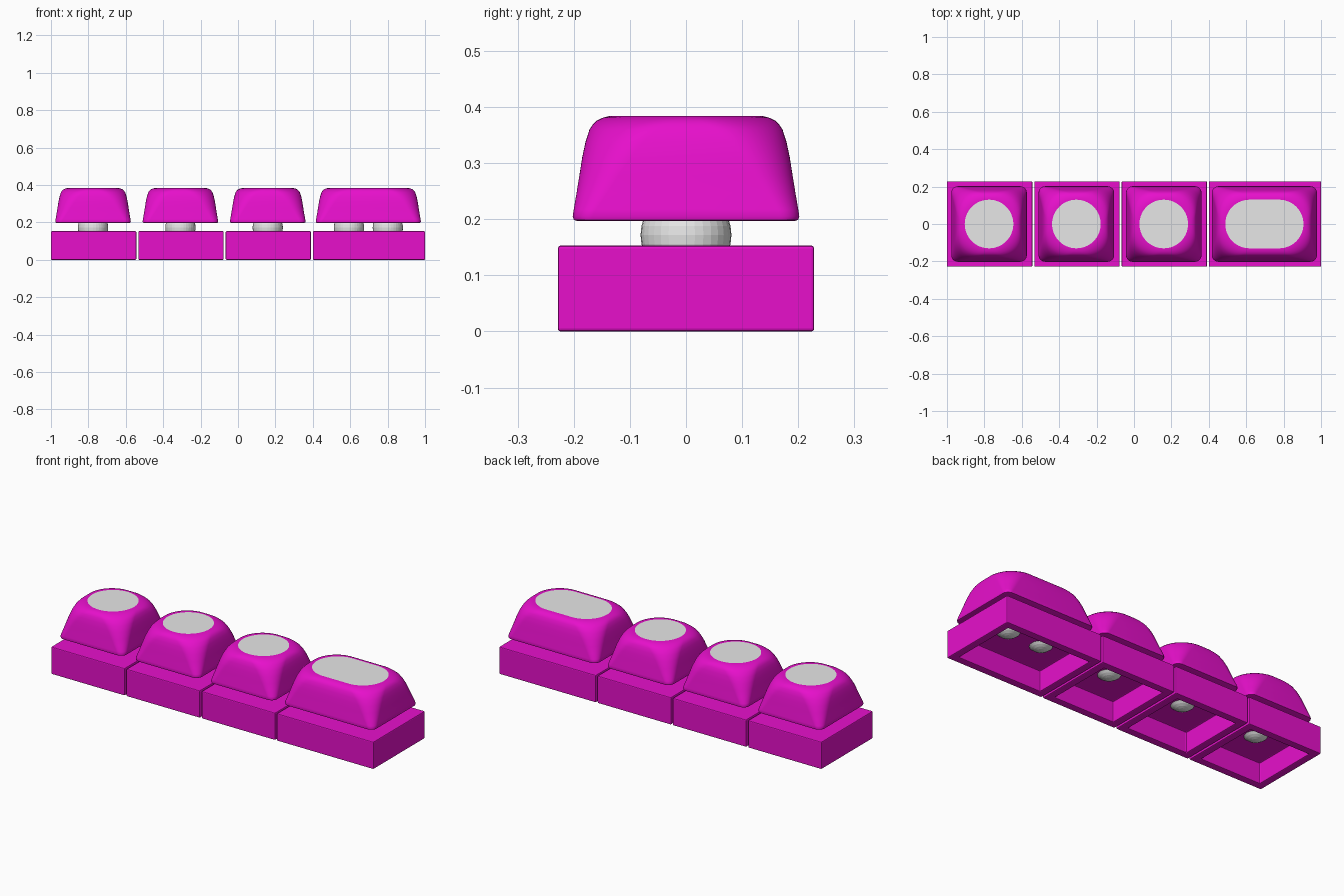
import bpy, bmesh, math

if "Cube" in bpy.data.objects:
    bpy.data.objects.remove(bpy.data.objects["Cube"])


def material(name, rgb):
    m = bpy.data.materials.new(name)
    m.diffuse_color = (*rgb, 1)
    m.use_nodes = True
    m.node_tree.nodes["Principled BSDF"].inputs["Base Color"].default_value = m.diffuse_color
    return m


MAGENTA = material("magenta", (0.80, 0.005, 0.60))
GREY = material("light grey", (0.80, 0.80, 0.80))


def finish(bm, name, mats, smooth=None):
    bmesh.ops.recalc_face_normals(bm, faces=bm.faces)
    me = bpy.data.meshes.new(name)
    bm.to_mesh(me)
    bm.free()
    for m in mats:
        me.materials.append(m)
    ob = bpy.data.objects.new(name, me)
    bpy.context.collection.objects.link(ob)
    if smooth:
        bpy.ops.object.select_all(action='DESELECT')
        ob.select_set(True)
        bpy.context.view_layer.objects.active = ob
        bpy.ops.object.shade_smooth_by_angle(angle=math.radians(smooth))
    return ob


def base(cx, width):
    """Box with an open pocket underneath."""
    height, wall, ceiling = 0.153, 0.06, 0.115
    bm = bmesh.new()
    bmesh.ops.create_cube(bm, size=1)
    for v in bm.verts:
        v.co.x = cx + v.co.x * width
        v.co.y *= 0.457
        v.co.z = (v.co.z + 0.5) * height
    bm.normal_update()
    bottom = min(bm.faces, key=lambda f: f.normal.z)
    bmesh.ops.inset_region(bm, faces=[bottom], thickness=wall)
    pocket = bmesh.ops.extrude_discrete_faces(bm, faces=[bottom])['faces'][0]
    for v in pocket.verts:
        v.co.z = ceiling
    ob = finish(bm, "key_base", [MAGENTA])
    bev = ob.modifiers.new("soft edges", 'BEVEL')
    bev.width = 0.005
    bev.segments = 2


def ring(cx, stretch, half, radius, z, steps=14):
    """Rounded square outline, stretched along x."""
    pts = []
    for q, (sx, sy) in enumerate(((1, 1), (-1, 1), (-1, -1), (1, -1))):
        for i in range(steps + 1):
            a = math.pi / 2 * (q + i / steps)
            pts.append((cx + sx * (half - radius + stretch) + radius * math.cos(a),
                        sy * (half - radius) + radius * math.sin(a), z))
    return pts


# half width, corner radius, height: square at the foot, round at the top
CAP_PROFILE = [(0.194, 0.030, 0.197), (0.200, 0.034, 0.199), (0.202, 0.036, 0.205),
               (0.200, 0.040, 0.218), (0.195, 0.055, 0.247), (0.190, 0.070, 0.278),
               (0.185, 0.086, 0.310), (0.179, 0.103, 0.338), (0.172, 0.120, 0.360),
               (0.166, 0.130, 0.369), (0.159, 0.136, 0.376), (0.148, 0.138, 0.381),
               (0.136, 0.1355, 0.384), (0.130, 0.1295, 0.384)]


def cap(cx, stretch):
    """Lofted key cap with a grey top face."""
    bm = bmesh.new()
    rows = [[bm.verts.new(p) for p in ring(cx, stretch, *row)] for row in CAP_PROFILE]
    n = len(rows[0])
    for lo, hi in zip(rows, rows[1:]):
        for i in range(n):
            j = (i + 1) % n
            bm.faces.new((lo[i], lo[j], hi[j], hi[i]))
    bm.faces.new(rows[0][::-1])
    bm.faces.new(rows[-1]).material_index = 1
    finish(bm, "key_cap", [MAGENTA, GREY], 40)


def ball(cx):
    """Faceted ball joining base and cap."""
    bm = bmesh.new()
    bmesh.ops.create_uvsphere(bm, u_segments=32, v_segments=16, radius=0.081)
    bmesh.ops.translate(bm, vec=(cx, 0, 0.172), verts=bm.verts)
    finish(bm, "spring_ball", [GREY])


# Three square keys and one wide key: centre, base width, cap stretch, ball offsets
KEYS = [(-0.772, 0.456, 0.0, (0,)), (-0.305, 0.456, 0.0, (0,)),
        (0.162, 0.456, 0.0, (0,)), (0.700, 0.600, 0.079, (-0.104, 0.104))]
for cx, width, stretch, balls in KEYS:
    base(cx, width)
    cap(cx - 0.003, stretch)
    for dx in balls:
        ball(cx - 0.003 + dx)
